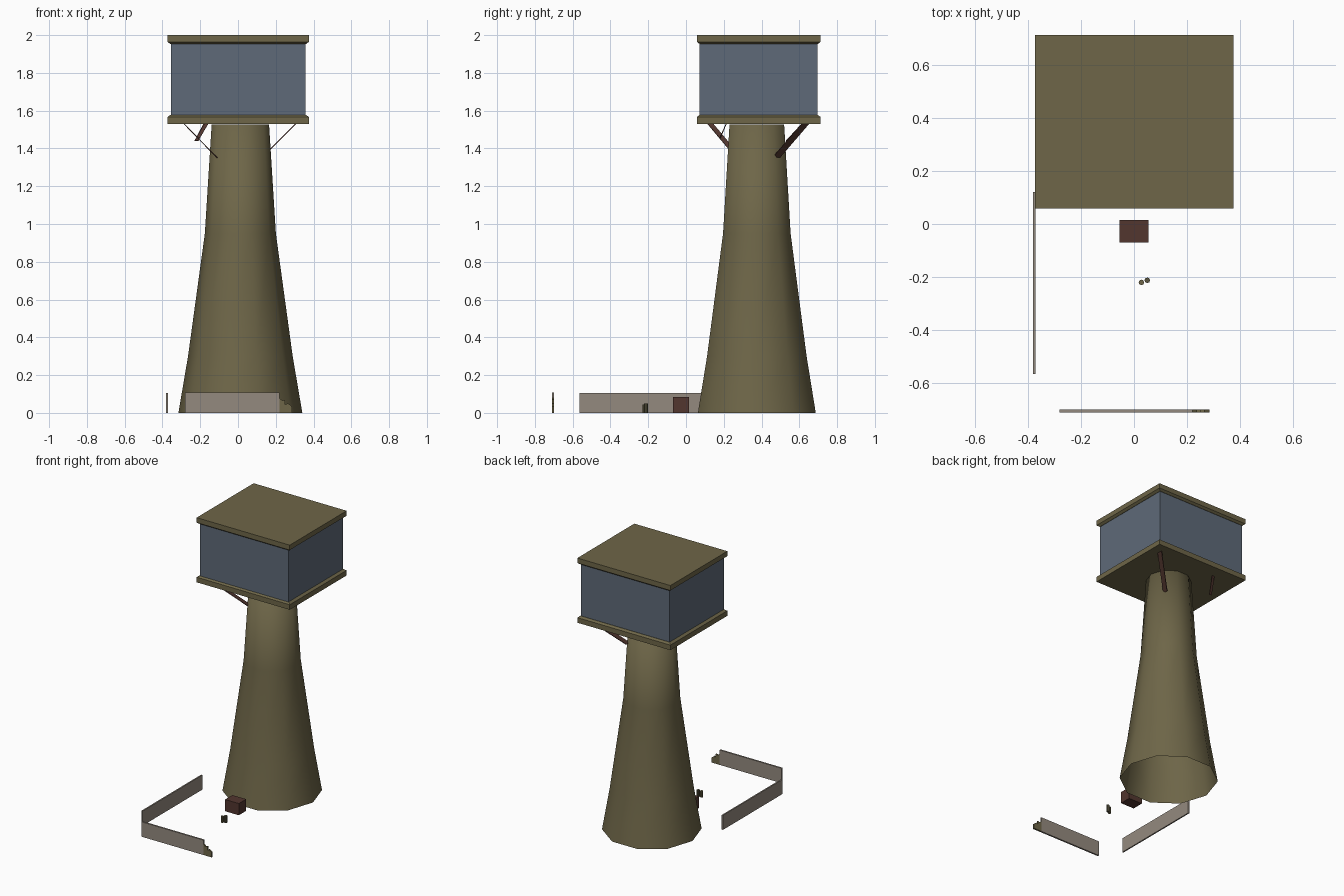
import bpy, bmesh, math
from mathutils import Vector

if "Cube" in bpy.data.objects:
    bpy.data.objects.remove(bpy.data.objects["Cube"])


def material(name, rgb):
    m = bpy.data.materials.new(name)
    lin = [((c / 255 + 0.055) / 1.055) ** 2.4 for c in rgb]
    m.diffuse_color = (*lin, 1)
    m.use_nodes = True
    m.node_tree.nodes["Principled BSDF"].inputs["Base Color"].default_value = m.diffuse_color
    return m


OLIVE = material("olive concrete", (110, 102, 72))
GLASS = material("blue grey glass", (94, 106, 120))
BROWN = material("dark brown", (82, 54, 47))
TAUPE = material("taupe wall", (148, 138, 127))
SHADE = material("dark olive", (88, 84, 62))


def make(name, verts, faces, mat, smooth=False):
    me = bpy.data.meshes.new(name)
    me.from_pydata(verts, [], faces)
    bm = bmesh.new()
    bm.from_mesh(me)
    bmesh.ops.recalc_face_normals(bm, faces=bm.faces[:])
    bm.to_mesh(me)
    bm.free()
    me.materials.append(mat)
    for p in me.polygons:
        p.use_smooth = smooth
    ob = bpy.data.objects.new(name, me)
    bpy.context.collection.objects.link(ob)
    return ob


def loft(name, rings, mat, caps=(True, True), smooth=False):
    """Join equal-length rings of points into a skin."""
    n = len(rings[0])
    verts = [p for r in rings for p in r]
    faces = [(k * n + i, k * n + (i + 1) % n, (k + 1) * n + (i + 1) % n, (k + 1) * n + i)
             for k in range(len(rings) - 1) for i in range(n)]
    if caps[0]:
        faces.append(tuple(range(n)))
    if caps[1]:
        faces.append(tuple(range(len(verts) - n, len(verts))))
    return make(name, verts, faces, mat, smooth)


def rect(x, y, hx, hy, z):
    return [(x - hx, y - hy, z), (x + hx, y - hy, z), (x + hx, y + hy, z), (x - hx, y + hy, z)]


def circle(x, y, r, z, n):
    return [(x + r * math.cos(2 * math.pi * i / n), y + r * math.sin(2 * math.pi * i / n), z)
            for i in range(n)]


# Ten-sided flared tower shaft, open at the bottom
CX, CY = 0.0125, 0.375
shaft = [(0, 0.328), (0.3, 0.277), (0.95, 0.188), (1.527, 0.152)]
loft("tower_shaft", [circle(CX, CY, r, z, 10) for z, r in shaft], OLIVE, (False, True), True)

# Lookout cabin: floor slab, glazed room, roof with sloped underside
PY = 0.385
loft("floor_slab", [rect(0.001, PY, 0.374, 0.327, z) for z in (1.53, 1.567)]
     + [rect(0.001, PY, 0.358, 0.312, 1.578)], OLIVE)
loft("glass_room", [rect(0.001, PY - 0.002, 0.356, 0.312, z) for z in (1.575, 1.96)], GLASS)
loft("roof", [rect(0.001, PY, 0.358, 0.312, 1.952), rect(0.001, PY, 0.374, 0.327, 1.964),
              rect(0.001, PY, 0.374, 0.327, 2.0)], OLIVE)


# Flat diagonal braces under the cabin, seen edge-on from the front
def brace(name, top, bottom, width, side=(0, 1, 0), thick=0.005):
    a, b = Vector(top), Vector(bottom)
    s = Vector(side).normalized()
    t = (b - a).cross(s).normalized() * thick / 2
    s = s * width / 2
    loft(name, [[p - s - t, p + s - t, p + s + t, p - s + t] for p in (a, b)], BROWN)


brace("brace_back_right", (0.31, 0.635, 1.535), (0.13, 0.48, 1.355), 0.04)
brace("brace_front_left", (-0.29, 0.125, 1.535), (-0.11, 0.28, 1.35), 0.03)
brace("brace_front_left_branch", (-0.165, 0.215, 1.535), (-0.212, 0.18, 1.455), 0.02, (1, 0, 0))
brace("brace_back_left", (-0.17, 0.62, 1.535), (-0.22, 0.53, 1.44), 0.02, (1, 0, 0))


# Low walls: front wall with a broken, stepped right end, and left wall
def front_plate(name, prof, mat, half=0.006):
    loft(name, [[(x, -0.704 + s * half, z) for x, z in prof] for s in (-1, 1)], mat)


front_plate("front_wall", [(-0.28, 0), (0.22, 0), (0.22, 0.108), (-0.28, 0.108)], TAUPE)
front_plate("front_wall_broken_end",
            [(0.22, 0), (0.285, 0), (0.285, 0.035), (0.265, 0.05), (0.25, 0.045),
             (0.25, 0.07), (0.235, 0.065), (0.22, 0.078)], OLIVE)
loft("left_wall", [rect(-0.376, -0.222, 0.005, 0.342, z) for z in (0, 0.106)], TAUPE)

# Crate near the tower foot
loft("crate", [rect(0, -0.027, 0.055, 0.042, z) for z in (0, 0.085)], BROWN)

# Two small canisters in the yard
for i, (x, y, z0, z1) in enumerate([(0.028, -0.22, 0, 0.045), (0.05, -0.212, 0, 0.05)]):
    loft(f"canister_{i + 1}", [circle(x, y, 0.0105, z, 8) for z in (z0, z1)],
         (OLIVE, SHADE)[i])
